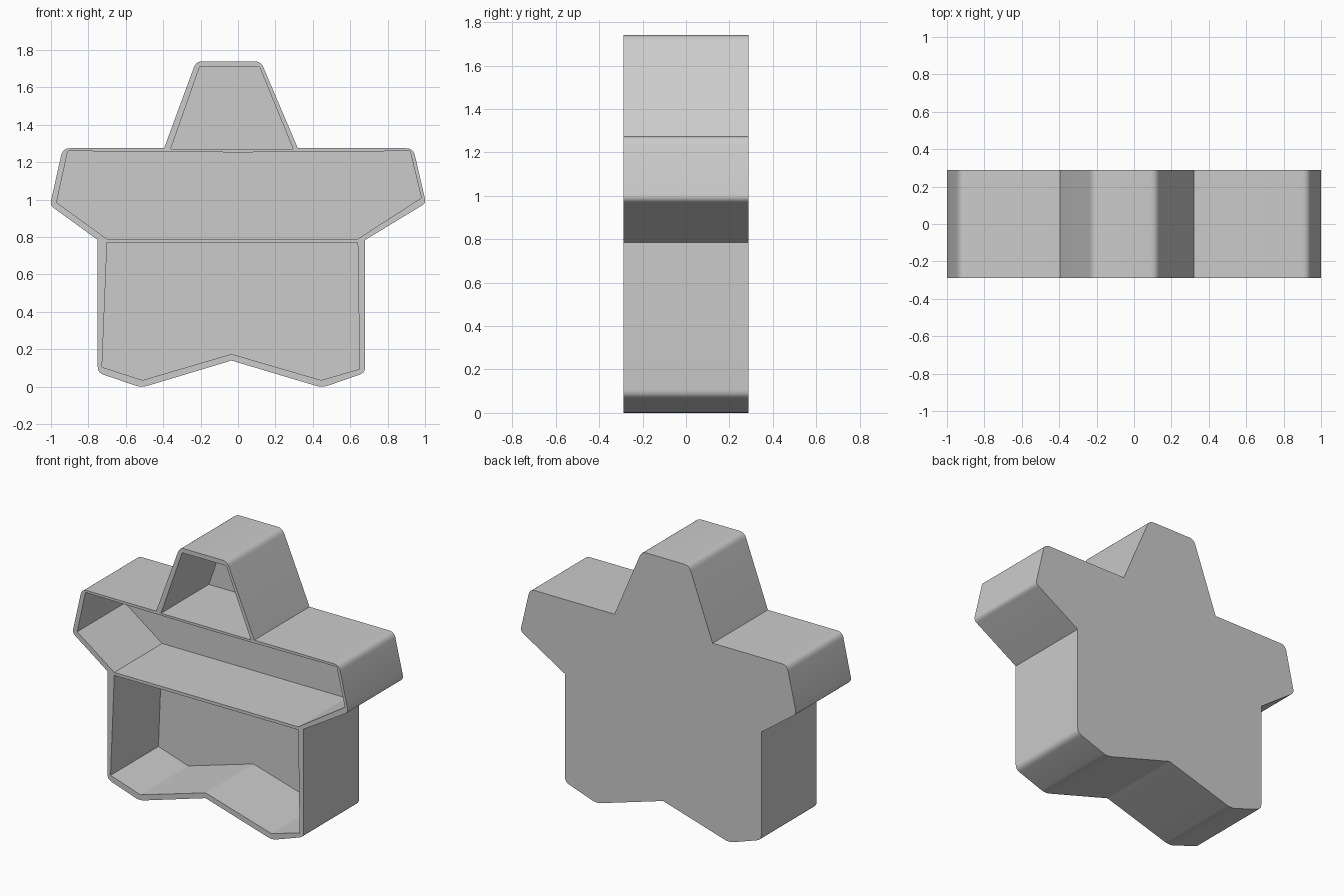
import bpy, bmesh, math
from mathutils import Vector

if "Cube" in bpy.data.objects:
    bpy.data.objects.remove(bpy.data.objects["Cube"])

HALF_DEPTH = 0.2875
BACK_THICKNESS = 0.077


def rounded(corners, steps=5):
    """Corners are (x, z, trim); trim is the distance cut back for rounding."""
    pts = []
    n = len(corners)
    for i, (x, z, t) in enumerate(corners):
        c = Vector((x, z))
        if t == 0:
            pts.append(c)
            continue
        a = c + (Vector(corners[i - 1][:2]) - c).normalized() * t
        b = c + (Vector(corners[(i + 1) % n][:2]) - c).normalized() * t
        for k in range(steps + 1):
            u = k / steps
            pts.append(a * (1 - u) ** 2 + c * 2 * u * (1 - u) + b * u ** 2)
    return pts


def prism(name, pts, y0, y1):
    bm = bmesh.new()
    face = bm.faces.new([bm.verts.new((p[0], y0, p[1])) for p in pts])
    ext = bmesh.ops.extrude_face_region(bm, geom=[face])
    verts = [v for v in ext["geom"] if isinstance(v, bmesh.types.BMVert)]
    bmesh.ops.translate(bm, verts=verts, vec=(0, y1 - y0, 0))
    bmesh.ops.recalc_face_normals(bm, faces=bm.faces[:])
    mesh = bpy.data.meshes.new(name)
    bm.to_mesh(mesh)
    bm.free()
    ob = bpy.data.objects.new(name, mesh)
    bpy.context.collection.objects.link(ob)
    return ob


# Star-shaped shelf body
outline = [
    (-0.75, 0.075, 0.032), (-0.5165, -0.005, 0.035), (-0.035, 0.14, 0),
    (0.45, -0.005, 0.035), (0.68, 0.075, 0.032), (0.68, 0.785, 0),
    (1.005, 0.982, 0.025), (0.937, 1.275, 0.038), (0.32, 1.275, 0),
    (0.122, 1.74, 0.035), (-0.224, 1.74, 0.035), (-0.395, 1.275, 0),
    (-0.937, 1.275, 0.038), (-1.005, 0.97, 0.025), (-0.75, 0.785, 0),
]
shelf = prism("star_shelf", rounded(outline), -HALF_DEPTH, HALF_DEPTH)

# Compartments open at the front, closed by the back panel
compartments = {
    "top_compartment": [(-0.36, 1.27), (0.295, 1.27), (0.115, 1.71), (-0.205, 1.71)],
    "middle_compartment": [(-0.70, 0.79), (0.64, 0.79), (0.98, 1.01), (0.92, 1.26),
                           (0, 1.253), (-0.91, 1.26), (-0.97, 0.985)],
    "lower_compartment": [(-0.70, 0.77), (-0.727, 0.105), (-0.51, 0.035), (-0.035, 0.175),
                          (0.445, 0.035), (0.65, 0.095), (0.64, 0.77)],
}
bpy.context.view_layer.objects.active = shelf
for name, pts in compartments.items():
    cutter = prism(name, pts, -HALF_DEPTH - 0.1, HALF_DEPTH - BACK_THICKNESS)
    cutter.hide_render = True
    mod = shelf.modifiers.new(name, 'BOOLEAN')
    mod.operation = 'DIFFERENCE'
    mod.solver = 'EXACT'
    mod.object = cutter
    bpy.ops.object.modifier_apply(modifier=mod.name)
    bpy.data.objects.remove(cutter)

# Smooth the rounded corners, keep the edges sharp
shelf.select_set(True)
bpy.ops.object.shade_smooth_by_angle(angle=math.radians(25))
